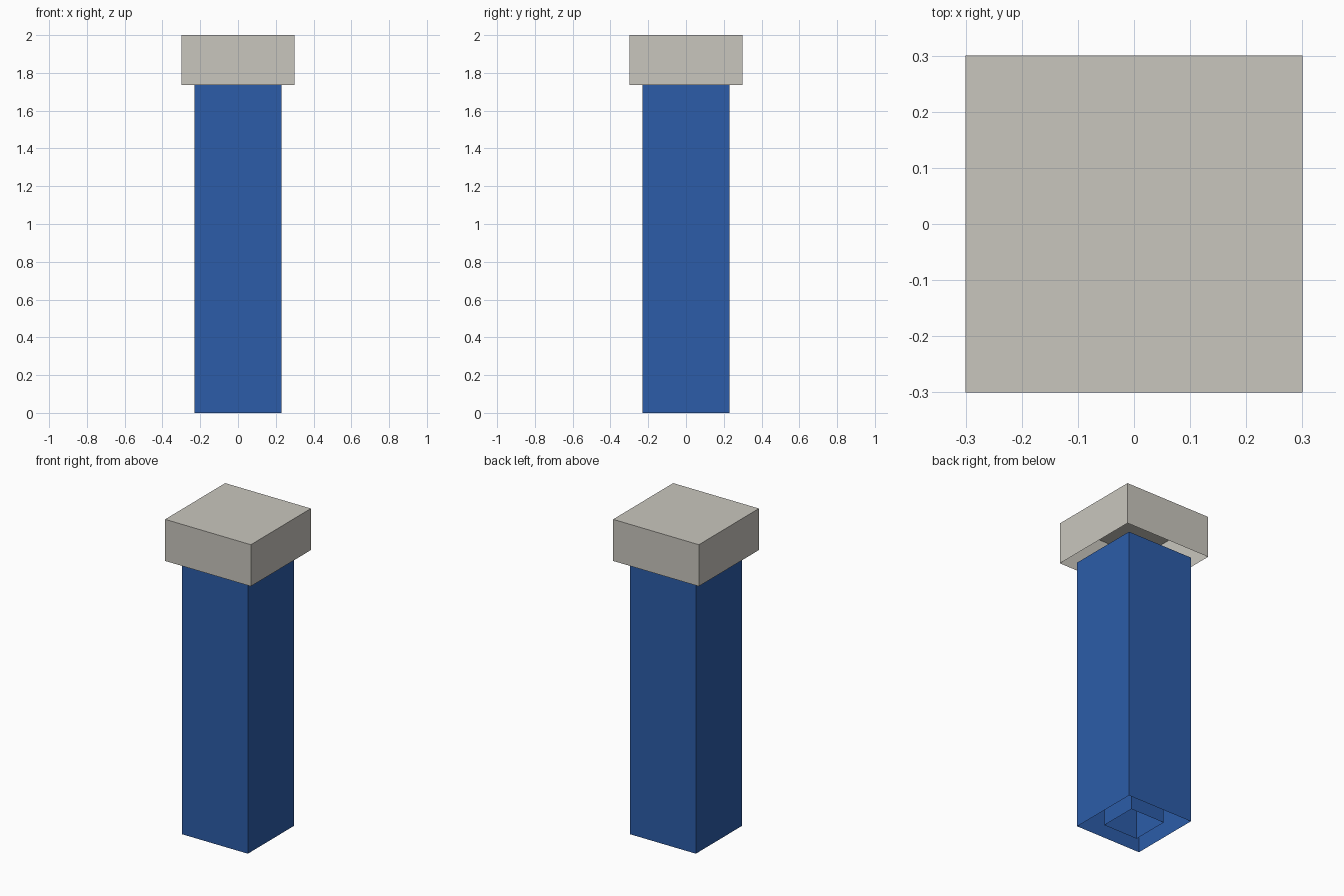
import bpy
import bmesh

if "Cube" in bpy.data.objects:
    bpy.data.objects.remove(bpy.data.objects["Cube"])


def material(name, color):
    mat = bpy.data.materials.new(name)
    mat.diffuse_color = (*color, 1.0)
    mat.use_nodes = True
    mat.node_tree.nodes["Principled BSDF"].inputs["Base Color"].default_value = mat.diffuse_color
    return mat


def square_shell(name, half, bottom, top, mat, closed_top=True):
    """Thin-walled square sleeve, open below and optionally closed on top."""
    bm = bmesh.new()
    bmesh.ops.create_cube(bm, size=1.0)
    for v in bm.verts:
        v.co.x *= 2 * half
        v.co.y *= 2 * half
        v.co.z = top if v.co.z > 0 else bottom
    bm.normal_update()
    removed = [f for f in bm.faces
               if f.normal.z < -0.5 or (f.normal.z > 0.5 and not closed_top)]
    bmesh.ops.delete(bm, geom=removed, context='FACES_ONLY')
    mesh = bpy.data.meshes.new(name)
    bm.to_mesh(mesh)
    bm.free()
    mesh.materials.append(mat)
    obj = bpy.data.objects.new(name, mesh)
    bpy.context.collection.objects.link(obj)
    return obj


blue = material("blue", (0.025, 0.108, 0.397))
stone = material("warm_grey", (0.584, 0.565, 0.515))

# Hollow outer column and the narrower sleeve nested inside it
square_shell("column", 0.23, 0.0, 1.737, blue)
square_shell("inner_sleeve", 0.12, 0.0, 1.737, blue, closed_top=False)

# Wide hollow cap, open underneath
square_shell("cap", 0.30, 1.737, 2.0, stone)
